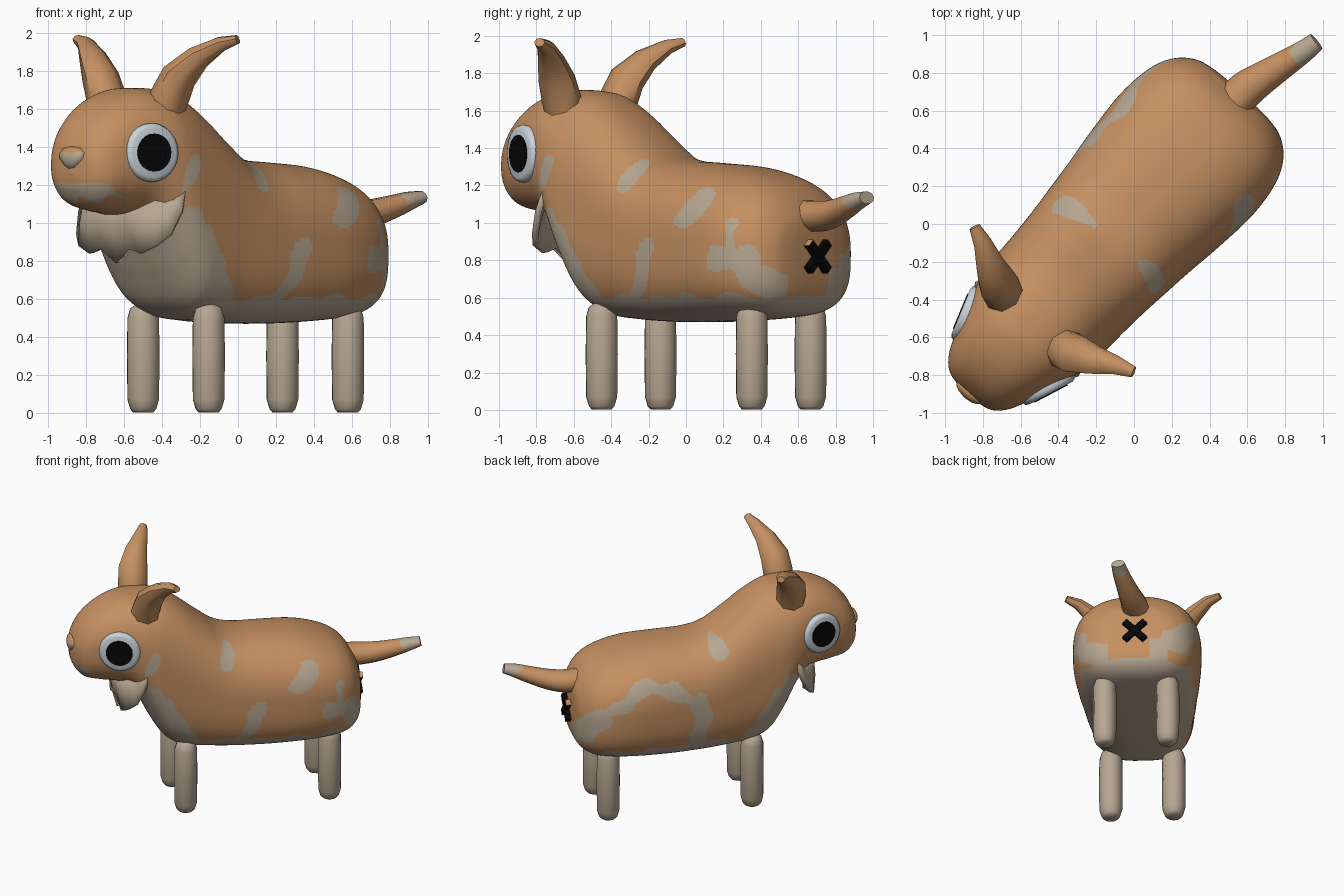
import bpy, bmesh, math
from mathutils import Vector, Matrix

if "Cube" in bpy.data.objects:
    bpy.data.objects.remove(bpy.data.objects["Cube"])

# The animal is built facing -y, then turned to its final heading
PLACE = Matrix.Translation((-0.032, 0.029, 0)) @ Matrix.Rotation(math.radians(-42.4), 4, 'Z')


def material(name, rgb):
    m = bpy.data.materials.new(name)
    m.use_nodes = True
    m.diffuse_color = (*rgb, 1)
    bsdf = m.node_tree.nodes["Principled BSDF"]
    bsdf.inputs["Base Color"].default_value = (*rgb, 1)
    bsdf.inputs["Roughness"].default_value = 0.8
    return m


TAN = material("tan fur", (0.56, 0.28, 0.12))
CREAM = material("cream fur", (0.47, 0.385, 0.285))
WHITE = material("eye white", (0.58, 0.65, 0.69))
BLACK = material("black", (0.002, 0.002, 0.002))


def finish(name, bm, mats, rule=None, angle=50):
    """Colour faces by rule, place the mesh and smooth it."""
    bmesh.ops.recalc_face_normals(bm, faces=bm.faces)
    bm.normal_update()
    for f in bm.faces:
        f.material_index = int(rule(f.calc_center_median(), f.normal)) if rule else 0
    bm.transform(PLACE)
    mesh = bpy.data.meshes.new(name)
    bm.to_mesh(mesh)
    bm.free()
    for m in mats:
        mesh.materials.append(m)
    ob = bpy.data.objects.new(name, mesh)
    bpy.context.scene.collection.objects.link(ob)
    bpy.ops.object.select_all(action='DESELECT')
    ob.select_set(True)
    bpy.context.view_layer.objects.active = ob
    bpy.ops.object.shade_smooth_by_angle(angle=math.radians(angle))
    return ob


def loft(rings):
    """Skin a list of equal point rings and cap both ends."""
    bm = bmesh.new()
    rows = [[bm.verts.new(p) for p in ring] for ring in rings]
    n = len(rows[0])
    for a, b in zip(rows, rows[1:]):
        for i in range(n):
            j = (i + 1) % n
            bm.faces.new((a[i], a[j], b[j], b[i]))
    bm.faces.new(rows[0])
    bm.faces.new(rows[-1])
    return bm


def tube(path, side, sides=12):
    """Path entries are (x, y, z, radius along side, other radius)."""
    pts = [Vector(p[:3]) for p in path]
    rings = []
    for i, p in enumerate(path):
        t = (pts[min(i + 1, len(pts) - 1)] - pts[max(i - 1, 0)]).normalized()
        b = t.cross(Vector(side)).normalized()
        a = b.cross(t)
        angles = [2 * math.pi * k / sides for k in range(sides)]
        rings.append([pts[i] + a * p[3] * math.cos(q) + b * p[4] * math.sin(q) for q in angles])
    return loft(rings)


def spline(keys, steps):
    """Smooth interpolation through the keys."""
    k = [keys[0], *keys, keys[-1]]
    out = []
    for i in range(1, len(k) - 2):
        for s in range(steps):
            t = s / steps
            out.append([0.5 * (2 * b + (c - a) * t + (2 * a - 5 * b + 4 * c - d) * t * t
                               + (3 * b - a - 3 * c + d) * t ** 3)
                        for a, b, c, d in zip(*k[i - 1:i + 3])])
    return out + [keys[-1]]


# Body and head: y, underside, top, half width
SECTIONS = [
    (-1.262, 1.26, 1.31, .01), (-1.24, 1.17, 1.42, .14), (-1.17, 1.09, 1.54, .215),
    (-1.05, 1.06, 1.64, .27), (-.9, 1.03, 1.70, .32), (-.78, .92, 1.71, .36),
    (-.68, .73, 1.705, .38), (-.58, .58, 1.685, .385), (-.45, .505, 1.61, .39),
    (-.3, .485, 1.49, .40), (-.15, .475, 1.38, .415), (0, .47, 1.335, .43),
    (.2, .47, 1.32, .455), (.45, .48, 1.30, .475), (.65, .495, 1.25, .455),
    (.78, .52, 1.18, .40), (.86, .58, 1.08, .31), (.89, .67, 1.0, .2), (.9, .82, .87, .01)]

# Coat patches as strokes in (y, z) with a radius, for each flank
LEFT = [([(-.17, 1.22), (-.12, 1.29)], .045), ([(.37, 1.02), (.46, 1.12)], .072),
        ([(.1, .87), (.05, .8)], .055), ([(.05, .8), (-.06, .6)], .045),
        ([(.68, .98), (.68, .86)], .04), ([(.61, .82), (.76, .8)], .065),
        ([(.72, .8), (.86, .6)], .07), ([(-.79, 1.1), (-.75, 1.2), (-.69, 1.33)], .028)]
RIGHT = [([(-.19, 1.29), (-.15, 1.31)], .05),
         ([(.84, .72), (.74, .9), (.5, 1.07), (.38, 1.13), (.2, 1.07), (.02, .96)], .05),
         ([(.02, .96), (-.05, .85), (.02, .6)], .065), ([(.82, .8), (.72, .9)], .075)]


def stroke_distance(p, pts):
    best = 9
    for a, b in zip(pts, pts[1:]):
        a, b = Vector(a), Vector(b)
        d = b - a
        t = max(0, min(1, (p - a).dot(d) / d.length_squared))
        best = min(best, (p - a - d * t).length)
    return best


def coat(c, n):
    x, y, z = c
    wobble = .014 * math.sin(23 * y + 9 * z) + .01 * math.sin(31 * z - 17 * y)
    if y > -.85 and z < .61 + wobble:
        return True
    if -.84 < y < -.36 - .7 * (z - .63) + wobble and z < 1.08:
        return True
    if y < -.95 and abs(x) < .2 and 1.12 + .02 * math.sin(45 * x) < z < 1.19 + wobble:
        return True
    if y > .78 and -.24 < x < -.11 and z < .76:
        return True
    if abs(x) < (.2 if y > .8 else .1):
        return False
    p = Vector((y, z))
    return any(stroke_distance(p, pts) < r + wobble for pts, r in (LEFT if x > 0 else RIGHT))


def power(v, e):
    return math.copysign(abs(v) ** e, v)


SEGMENTS = 180
rings = []
for y, low, top, half in spline(SECTIONS, 14):
    # The trunk is squarer below than the head
    trunk = max(0, min(1, (y + .85) / .3))
    ring = []
    for i in range(SEGMENTS):
        q = 2 * math.pi * i / SEGMENTS
        e = .84 - (.2 * trunk if q > math.pi else 0)
        ring.append((half * power(math.cos(q), e), y,
                     (low + top) / 2 + (top - low) / 2 * power(math.sin(q), e)))
    rings.append(ring)
finish("body_and_head", loft(rings), [TAN, CREAM], coat, 80)

# Paired parts
for s, side in ((1, "left"), (-1, "right")):
    for y, end in ((-.437, "front"), (.65, "back")):
        prof = [(.003, .055), (.02, .07), (.07, .085), (.3, .088), (.5, .085), (.55, .07), (.575, .035)]
        finish(f"{side}_{end}_leg", tube([(s * .233, y, z, r, r) for z, r in prof], (1, 0, 0)), [CREAM])

    ear = [(.2, -.74, 1.57, .1, .09), (.225, -.735, 1.66, .112, .1), (.28, -.72, 1.77, .108, .088),
           (.375, -.675, 1.87, .08, .065), (.48, -.615, 1.94, .05, .042), (.57, -.58, 1.965, .03, .024)]
    finish(f"{side}_ear", tube([(s * x, *rest) for x, *rest in ear], (0, 1, 0), 8), [TAN])

    centre, out = Vector((s * .297, -.95, 1.37)), Vector((s * .94, -.34, 0))

    def disc(profile):
        return tube([(*(centre + out * d), r, r) for d, r in profile], (0, 0, 1), 24)

    finish(f"{side}_eye", disc([(-.07, .15), (.0, .155), (.018, .148), (.026, .13)]), [WHITE])
    finish(f"{side}_pupil", disc([(.0, .1), (.031, .1)]), [BLACK], None, 30)

# Tail with a cream tip
tail = [(0, .8, 1.04, .1, .085), (0, .92, 1.035, .1, .085), (.03, 1.05, 1.05, .085, .075),
        (.07, 1.2, 1.09, .068, .06), (.09, 1.28, 1.115, .06, .05), (.105, 1.365, 1.135, .05, .035)]
finish("tail", tube(spline(tail, 3), (1, 0, 0), 10), [TAN, CREAM],
       lambda c, n: c.y > 1.26 - .6 * (c.x - .08) - .05 * n.z)

# Nose, narrower below
bm = bmesh.new()
bmesh.ops.create_icosphere(bm, subdivisions=2, radius=1)
for v in bm.verts:
    x, y, z = v.co
    v.co = (x * .105 * (.8 + .35 * z), -1.245 + y * .04, 1.34 + z * .063)
finish("nose", bm, [CREAM, TAN], lambda c, n: n.z > .45)

# Jagged beard hanging below the jaw: upper and lower edge of one half
UPPER = [(0, -.92, 1.12), (.1, -.92, 1.12), (.18, -.9, 1.12), (.24, -.87, 1.12),
         (.26, -.82, 1.13), (.28, -.78, 1.15), (.31, -.74, 1.22)]
LOWER = [(0, -.89, .79), (.1, -.9, .865), (.18, -.9, .84), (.27, -.88, .88),
         (.33, -.83, .94), (.36, -.78, 1.06), (.345, -.73, 1.2)]


def both_sides(edge):
    return [Vector((-x, y, z)) for x, y, z in edge[:0:-1]] + [Vector(p) for p in edge]


bm = bmesh.new()
top, low = both_sides(UPPER), both_sides(LOWER)
middle = [(a + b) / 2 + Vector((0, -.01, 0)) for a, b in zip(top, low)]
rows = [[bm.verts.new(p) for p in row] for row in (top, middle, low)]
for a, b in zip(rows, rows[1:]):
    for i in range(len(a) - 1):
        bm.faces.new((a[i], a[i + 1], b[i + 1], b[i]))
beard = finish("beard", bm, [CREAM])
thick = beard.modifiers.new("thickness", 'SOLIDIFY')
thick.thickness = .035
thick.offset = 0

# Crossed bars under the tail, with tan upper ends
for s, name in ((1, "cross_bar_a"), (-1, "cross_bar_b")):
    bm = bmesh.new()
    bmesh.ops.create_cube(bm, size=1)
    bm.transform(Matrix.Translation((0, .905, .82)) @ Matrix.Rotation(s * math.radians(45), 4, 'Y')
                 @ Matrix.Diagonal((.21, .06, .045, 1)))
    finish(name, bm, [BLACK, TAN], lambda c, n: c.z > .87, 30)
